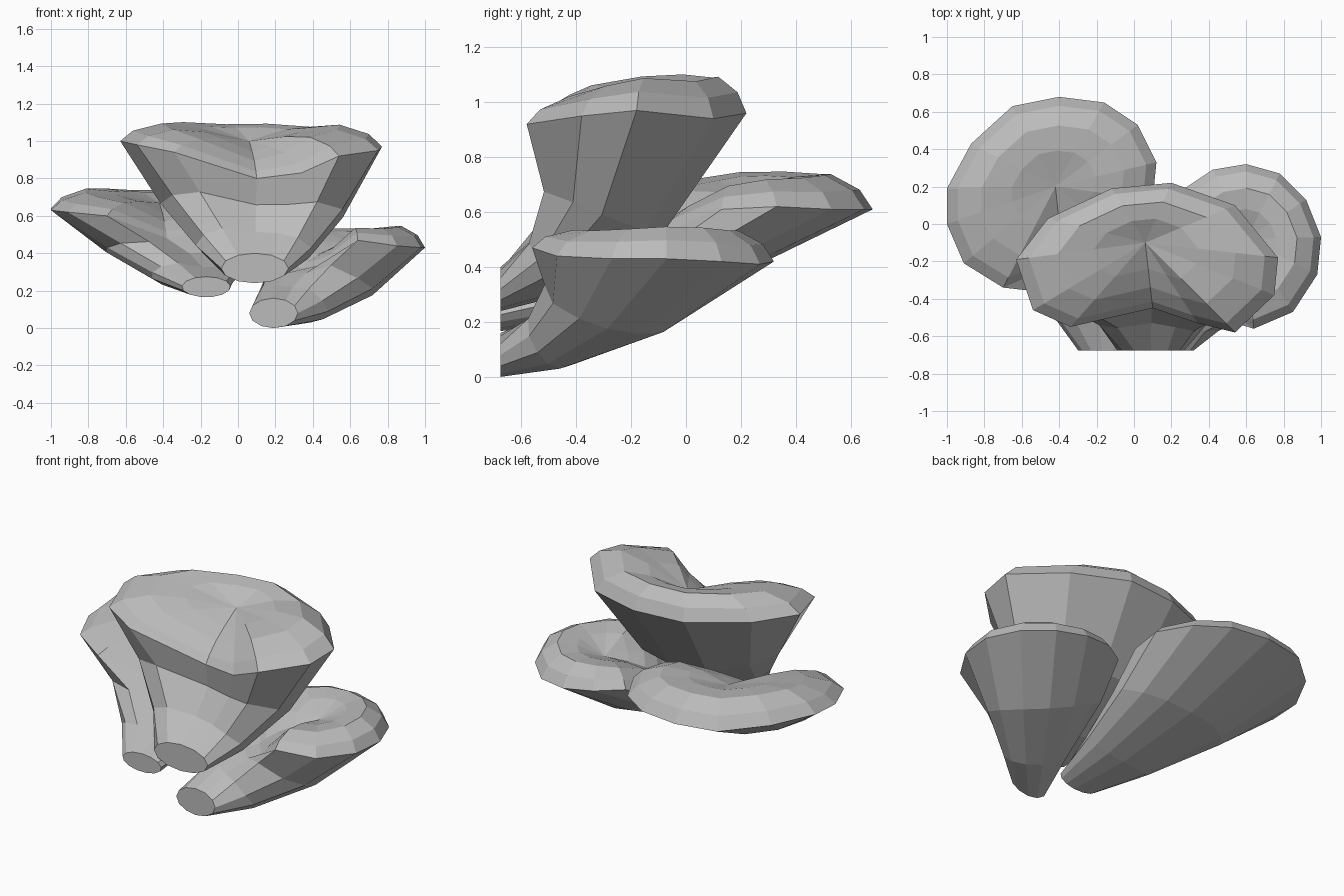
import bpy, bmesh, math
from mathutils import Vector

old = bpy.data.objects.get("Cube")
if old:
    bpy.data.objects.remove(old, do_unlink=True)

grey = bpy.data.materials.new("stone_grey")
grey.use_nodes = True
colour = (0.5, 0.5, 0.5, 1)
grey.diffuse_color = colour
grey.node_tree.nodes["Principled BSDF"].inputs["Base Color"].default_value = colour

WALL = -0.675


def foot_ring(centre_x, centre_z, half_width, half_height, count):
    """Flat root of a bracket against the wall plane, starting at its top."""
    ring = []
    for i in range(count):
        a = math.tau * i / count
        ring.append(Vector((centre_x + half_width * math.sin(a), WALL,
                            centre_z + half_height * math.cos(a))))
    return ring


def flare_ring(foot, rim, t, sag, waist):
    """Ring between root and rim: the far side sags, the near side is hollow."""
    ring = []
    for i, (a, b) in enumerate(zip(foot, rim)):
        far = (1 - math.cos(math.tau * i / len(rim))) / 2
        ring.append(a.lerp(b, t) + 4 * t * (1 - t) * (sag * far + waist * (1 - far)))
    return ring


def cap_ring(rim, centre, inset, lift):
    """Ring on the cap, pulled inwards and raised, least at the front notch."""
    ring = []
    for i, p in enumerate(rim):
        q = p.lerp(centre, inset)
        q.z += lift * (0.25 + 0.75 * math.sin(math.pi * i / len(rim)))
        ring.append(q)
    return ring


def bracket(name, foot, rim, centre, sag, waist, lift):
    """Faceted fan lofted from a wall root to a kidney-shaped cap."""
    rim = [Vector(p) for p in rim]
    centre, sag, waist = Vector(centre), Vector(sag), Vector(waist)
    root = foot_ring(*foot, len(rim))
    rings = [root]
    rings += [flare_ring(root, rim, t, sag, waist) for t in (0.25, 0.6)]
    rings.append(rim)
    rings.append(cap_ring(rim, centre, 0.1, lift * 0.6))
    rings.append(cap_ring(rim, centre, 0.32, lift))
    rings.append(cap_ring(rim, centre, 0.6, lift * 0.75))

    bm = bmesh.new()
    loops = [[bm.verts.new(p) for p in ring] for ring in rings]
    bm.faces.new(loops[0])
    count = len(rim)
    for low, high in zip(loops, loops[1:]):
        for i in range(count):
            j = (i + 1) % count
            bm.faces.new((low[i], low[j], high[j], high[i]))
    hub = bm.verts.new(centre)
    for i in range(count):
        bm.faces.new((loops[-1][i], loops[-1][(i + 1) % count], hub))
    bmesh.ops.recalc_face_normals(bm, faces=bm.faces)
    mesh = bpy.data.meshes.new(name)
    bm.to_mesh(mesh)
    bm.free()
    mesh.materials.append(grey)
    obj = bpy.data.objects.new(name, mesh)
    bpy.context.collection.objects.link(obj)
    return obj


# Tall middle bracket, rim listed from the front notch towards +x
bracket(
    "upper_bracket", (0.09, 0.32, 0.18, 0.08),
    [(0.1, -0.45, 0.8), (0.34, -0.53, 0.83), (0.54, -0.58, 0.92),
     (0.75, -0.38, 0.95), (0.77, -0.18, 0.97), (0.54, 0.1, 0.94),
     (0.2, 0.22, 0.96), (-0.12, 0.19, 0.96), (-0.46, 0.03, 0.99),
     (-0.63, -0.19, 1), (-0.54, -0.46, 0.98), (-0.34, -0.55, 0.94)],
    (0.06, -0.1, 1), (0, 0.06, -0.15), (0, 0.12, 0.02), 0.12)

# Low bracket on the +x side
bracket(
    "left_bracket", (0.19, 0.08, 0.13, 0.08),
    [(0.34, -0.28, 0.32), (0.46, -0.43, 0.34), (0.64, -0.56, 0.47),
     (0.85, -0.47, 0.44), (0.98, -0.27, 0.43), (1, -0.07, 0.43),
     (0.92, 0.13, 0.42), (0.78, 0.27, 0.41), (0.6, 0.32, 0.42),
     (0.42, 0.29, 0.44), (0.27, 0.19, 0.45), (0.22, -0.08, 0.38)],
    (0.6, -0.08, 0.46), (0.02, 0.02, -0.1), (-0.02, 0.12, 0.04), 0.11)

# Wide rear bracket on the -x side
bracket(
    "right_bracket", (-0.17, 0.22, 0.13, 0.055),
    [(-0.38, -0.2, 0.48), (-0.08, -0.08, 0.53), (0.1, 0.13, 0.61),
     (0.12, 0.33, 0.62), (0.02, 0.53, 0.61), (-0.16, 0.65, 0.61),
     (-0.4, 0.68, 0.61), (-0.65, 0.63, 0.61), (-0.87, 0.43, 0.63),
     (-1, 0.19, 0.64), (-1, 0, 0.63), (-0.91, -0.21, 0.62),
     (-0.7, -0.34, 0.6)],
    (-0.42, 0.2, 0.67), (0, 0, -0.09), (0.04, 0.12, 0), 0.11)
